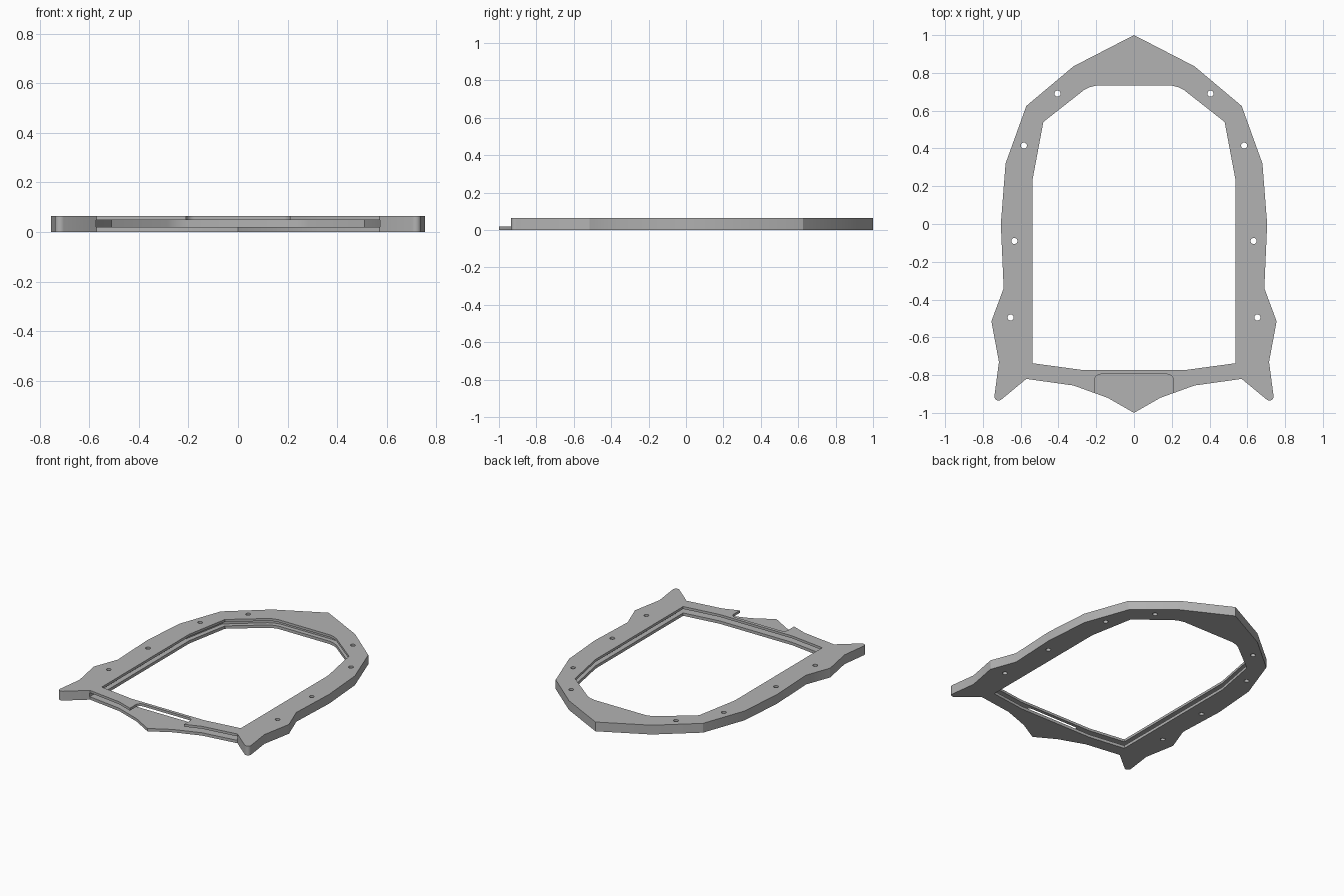
import bpy, bmesh, math

if "Cube" in bpy.data.objects:
    bpy.data.objects.remove(bpy.data.objects["Cube"])

TOP, SLOT_LOW, SLOT_HIGH = 0.065, 0.02, 0.048

grey = bpy.data.materials.new("plain grey")
grey.diffuse_color = (0.45, 0.45, 0.45, 1)
grey.use_nodes = True
grey.node_tree.nodes["Principled BSDF"].inputs["Base Color"].default_value = grey.diffuse_color


def mirrored(half):
    """Close a right-hand half profile by mirroring it across x = 0."""
    return half + [(-x, y) for x, y in reversed(half) if x > 1e-6]


def prism(name, points, z0, z1):
    bm = bmesh.new()
    low = bm.faces.new([bm.verts.new((x, y, z0)) for x, y in points])
    ext = bmesh.ops.extrude_face_region(bm, geom=[low])
    bmesh.ops.translate(bm, vec=(0, 0, z1 - z0),
                        verts=[g for g in ext["geom"] if isinstance(g, bmesh.types.BMVert)])
    bmesh.ops.recalc_face_normals(bm, faces=bm.faces)
    mesh = bpy.data.meshes.new(name)
    bm.to_mesh(mesh)
    bm.free()
    mesh.materials.append(grey)
    ob = bpy.data.objects.new(name, mesh)
    bpy.context.collection.objects.link(ob)
    return ob


def arc(cx, cy, r, a0, a1, n):
    return [(cx + r * math.cos(math.radians(a0 + (a1 - a0) * i / n)),
             cy + r * math.sin(math.radians(a0 + (a1 - a0) * i / n))) for i in range(n + 1)]


# Frame body: outline from the rear tip round the rounded horn to the front tip
outline = [(0, 1), (0.32, 0.835), (0.57, 0.625), (0.68, 0.32), (0.705, 0),
           (0.69, -0.34), (0.755, -0.515), (0.715, -0.73)]
outline += arc(0.717, -0.913, 0.022, 10, -128, 6)
outline += [(0.57, -0.82), (0.32, -0.855), (0.14, -0.92), (0, -1)]
frame = prism("frame", mirrored(outline), 0, TOP)

# Central window
window = [(0.2, 0.733), (0.235, 0.724), (0.265, 0.709), (0.48, 0.54), (0.538, 0.23),
          (0.538, -0.737), (0.28, -0.772)]
cutters = [prism("window_cutter", mirrored(window), -0.1, 0.2)]

# Slide-in slot, open at the front
slot = [(0.205, 0.765), (0.25, 0.755), (0.285, 0.735), (0.51, 0.555), (0.572, 0.23), (0.572, -1.2)]
cutters.append(prism("slot_cutter", mirrored(slot), SLOT_LOW, SLOT_HIGH))

# Finger notch in the top layer
notch = arc(0.175, -0.83, 0.035, 90, 0, 6) + [(0.21, -1.2)]
cutters.append(prism("notch_cutter", mirrored(notch), 0.035, 0.2))

# Screw holes
for x, y in [(0.405, 0.69), (0.583, 0.415), (0.633, -0.09), (0.653, -0.495)]:
    for s in (1, -1):
        cutters.append(prism("hole_cutter", arc(s * x, y, 0.016, 0, 345, 23), -0.1, 0.2))

# Cut everything out of the body
bpy.context.view_layer.objects.active = frame
frame.select_set(True)
for cutter in cutters:
    mod = frame.modifiers.new("cut", "BOOLEAN")
    mod.operation, mod.solver, mod.object = "DIFFERENCE", "EXACT", cutter
    bpy.ops.object.modifier_apply(modifier=mod.name)
    bpy.data.objects.remove(cutter)

bpy.ops.object.shade_smooth_by_angle(angle=math.radians(25))
